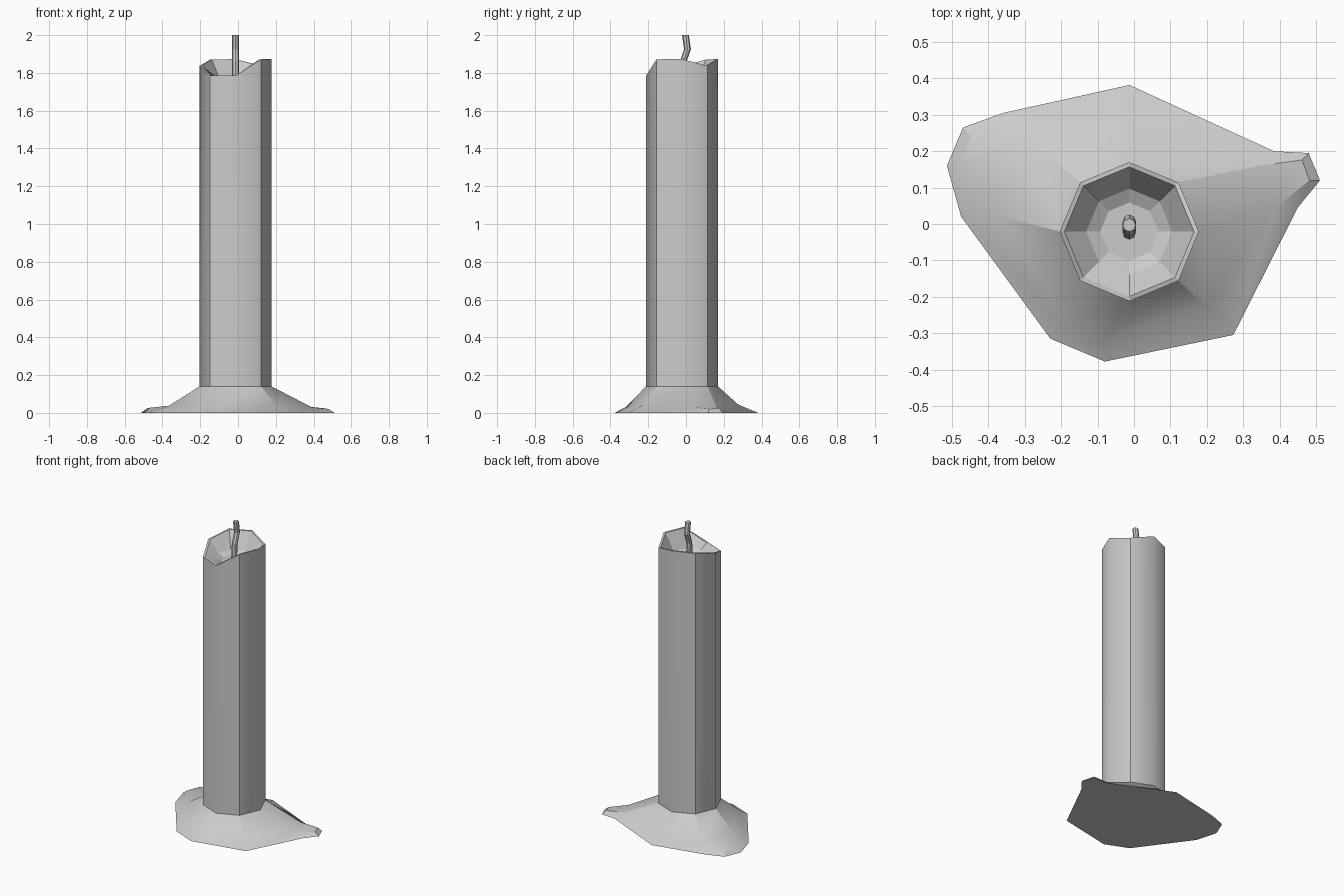
import bpy, bmesh, math

if "Cube" in bpy.data.objects:
    bpy.data.objects.remove(bpy.data.objects["Cube"])

CX, CY = -0.013, -0.021


def octagon(r, heights):
    """Eight points around the candle axis, one height per corner."""
    return [(CX + r * math.cos(k * math.pi / 4), CY + r * math.sin(k * math.pi / 4), heights[k])
            for k in range(8)]


def add_ring(bm, points):
    return [bm.verts.new(p) for p in points]


def bridge(bm, low, high):
    n = len(low)
    for i in range(n):
        j = (i + 1) % n
        bm.faces.new((low[i], low[j], high[j], high[i]))


def finish(bm, name):
    bmesh.ops.recalc_face_normals(bm, faces=bm.faces[:])
    mesh = bpy.data.meshes.new(name)
    bm.to_mesh(mesh)
    bm.free()
    obj = bpy.data.objects.new(name, mesh)
    bpy.context.collection.objects.link(obj)
    return obj


def smooth(obj, angle):
    bpy.ops.object.select_all(action='DESELECT')
    obj.select_set(True)
    bpy.context.view_layer.objects.active = obj
    bpy.ops.object.shade_smooth_by_angle(angle=math.radians(angle))


R, BASE_TOP = 0.191, 0.14

# Candle body: octagonal shaft, uneven melted rim and hollow well
rim = [1.873, 1.837, 1.873, 1.87, 1.837, 1.785, 1.785, 1.872]
bm = bmesh.new()
rings = [add_ring(bm, p) for p in (
    octagon(R, [BASE_TOP] * 8), octagon(R, rim), octagon(0.178, rim),
    octagon(0.118, [1.765] * 8), octagon(0.08, [1.745] * 8))]
for a, b in zip(rings, rings[1:]):
    bridge(bm, a, b)
bm.faces.new(rings[-1])
for f in bm.faces:
    f.smooth = True
for e in bm.edges:
    e.smooth = False
# Every second upright edge of the shaft is softened
for k in range(0, 8, 2):
    bm.edges.get((rings[0][k], rings[1][k])).smooth = True
finish(bm, "candle_body")

# Melted wax pool at the foot, with a spout on each side
bm = bmesh.new()
top = add_ring(bm, octagon(R, [BASE_TOP] * 8))
mid = add_ring(bm, [(0.39, 0.045, 0.03), (0.345, 0.16, 0.035), (CX, 0.275, 0.045),
                    (-0.28, 0.23, 0.045), (-0.365, 0.02, 0.038), (-0.19, -0.275, 0.035),
                    (-0.08, -0.32, 0.03), (0.2, -0.228, 0.04)])
right_lip = add_ring(bm, [(0.482, 0.12, 0.02), (0.462, 0.176, 0.024)])
left_lip = add_ring(bm, [(-0.448, 0.24, 0.026), (-0.478, 0.16, 0.026)])
outline = [(0.45, 0.045), (0.511, 0.12), (0.48, 0.195), (0.385, 0.2), (CX, 0.382),
           (-0.36, 0.305), (-0.47, 0.265), (-0.514, 0.16), (-0.475, 0.02),
           (-0.23, -0.315), (-0.08, -0.378), (0.273, -0.305)]
outer = add_ring(bm, [(x, y, 0) for x, y in outline])
bridge(bm, mid, top)
bm.faces.new((mid[0], *right_lip, mid[1]))
bm.faces.new((mid[3], *left_lip, mid[4]))
edge_loop = [mid[0], *right_lip, *mid[1:4], *left_lip, *mid[4:]]
bridge(bm, outer, edge_loop)
bm.faces.new(outer[::-1])
smooth(finish(bm, "wax_pool"), 30)

# Bent wick
bm = bmesh.new()
path = [(-0.025, 1.735), (-0.015, 1.86), (0.008, 1.925), (-0.003, 2.0)]
rings = [add_ring(bm, [(CX + 0.018 * math.cos(k * math.pi / 4),
                        y + 0.018 * math.sin(k * math.pi / 4), z) for k in range(8)])
         for y, z in path]
for a, b in zip(rings, rings[1:]):
    bridge(bm, a, b)
bm.faces.new(rings[-1])
bm.faces.new(rings[0][::-1])
finish(bm, "wick")
